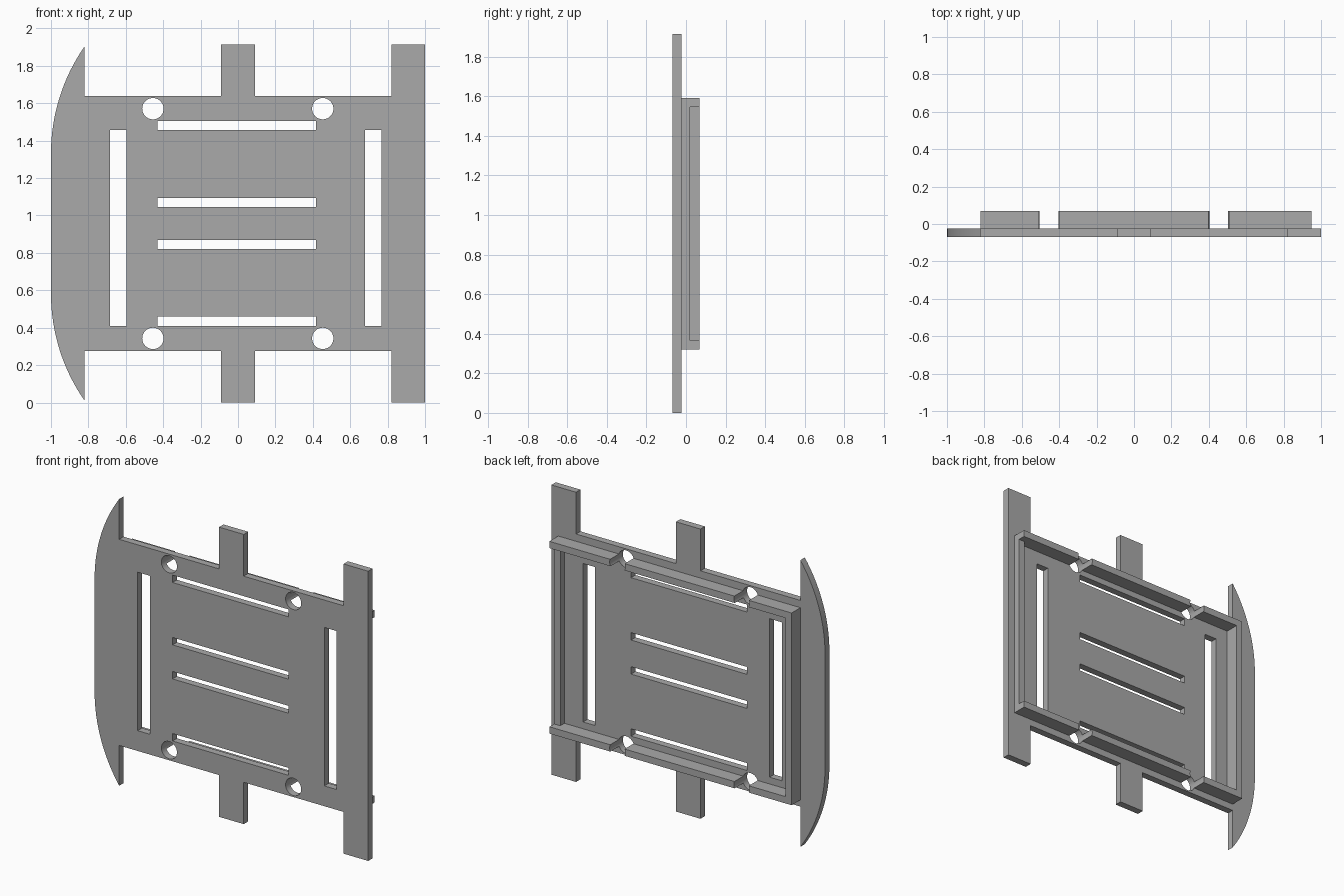
import bpy, bmesh, math
from mathutils import Matrix, Vector

if "Cube" in bpy.data.objects:
    bpy.data.objects.remove(bpy.data.objects["Cube"], do_unlink=True)

HEIGHT = 1.914
MID = HEIGHT / 2
FRONT, BACK, RIM, LOW_RIM = -0.069, -0.023, 0.069, 0.02   # depth levels

grey = bpy.data.materials.new("plain grey")
grey.use_nodes = True
grey.diffuse_color = (0.4, 0.4, 0.4, 1)
grey.node_tree.nodes["Principled BSDF"].inputs["Base Color"].default_value = (0.4, 0.4, 0.4, 1)


def add_object(name, bm):
    bmesh.ops.recalc_face_normals(bm, faces=bm.faces)
    mesh = bpy.data.meshes.new(name)
    bm.to_mesh(mesh)
    bm.free()
    mesh.materials.append(grey)
    obj = bpy.data.objects.new(name, mesh)
    bpy.context.collection.objects.link(obj)
    return obj


def add_box(bm, x0, x1, y0, y1, z0, z1):
    size = Matrix.Diagonal((x1 - x0, y1 - y0, z1 - z0, 1))
    place = Matrix.Translation(((x0 + x1) / 2, (y0 + y1) / 2, (z0 + z1) / 2))
    bmesh.ops.create_cube(bm, size=1, matrix=place @ size)


def box(name, *bounds):
    bm = bmesh.new()
    add_box(bm, *bounds)
    return add_object(name, bm)


def cut(obj, cutter):
    mod = obj.modifiers.new("openings", 'BOOLEAN')
    mod.operation, mod.solver, mod.object = 'DIFFERENCE', 'EXACT', cutter
    bpy.context.view_layer.update()
    graph = bpy.context.evaluated_depsgraph_get()
    result = bpy.data.meshes.new_from_object(obj.evaluated_get(graph))
    obj.modifiers.clear()
    obj.data = result


# Base plate: upper half of the outline, mirrored to the lower half
arc = [(-math.cos(a), MID + 0.375 + math.sin(a))
       for a in (math.radians(34.9) * i / 16 for i in range(17))]
edge = 1.638
upper = arc + [(-0.82, edge), (-0.09, edge), (-0.09, HEIGHT), (0.09, HEIGHT),
               (0.09, edge), (0.82, edge), (0.82, HEIGHT), (1, HEIGHT)]
outline = upper + [(x, HEIGHT - z) for x, z in reversed(upper)]
bm = bmesh.new()
face = bm.faces.new([bm.verts.new((x, FRONT, z)) for x, z in outline])
extruded = bmesh.ops.extrude_face_region(bm, geom=[face])["geom"]
bmesh.ops.translate(bm, vec=Vector((0, BACK - FRONT, 0)),
                    verts=[v for v in extruded if isinstance(v, bmesh.types.BMVert)])
plate = add_object("base_plate", bm)

# Cutters: slots and round holes
bm = bmesh.new()
for x0, x1 in ((-0.685, -0.595), (0.68, 0.768)):
    add_box(bm, x0, x1, -0.2, 0.2, 0.41, 1.457)
for z0 in (0.41, 0.82, 1.045, 1.457):
    add_box(bm, -0.43, 0.418, -0.2, 0.2, z0, z0 + 0.049)
slots = add_object("slot_cutter", bm)

bm = bmesh.new()
for x in (-0.455, 0.453):
    for side in (-1, 1):
        bmesh.ops.create_cone(bm, cap_ends=True, segments=48, radius1=0.057, radius2=0.057, depth=0.5,
                              matrix=Matrix.Translation((x, 0, MID + side * 0.614))
                              @ Matrix.Rotation(math.pi / 2, 4, 'X'))
holes = add_object("hole_cutter", bm)

cut(plate, slots)
cut(plate, holes)

# Rim on the back: two notched rails, one tall wall and one low wall
bottom, top, wall = 0.32, 1.59, 0.045
rails = [box("bottom_rail", -0.82, 0.95, BACK, RIM, bottom, bottom + wall),
         box("top_rail", -0.82, 0.95, BACK, RIM, top - wall, top)]
for rail in rails:
    cut(rail, holes)
right_wall = box("right_wall", -0.82, -0.82 + wall, BACK, RIM, bottom + wall, top - wall)
left_wall = box("left_low_wall", 0.95 - wall, 0.95, BACK, LOW_RIM, bottom + wall, top - wall)

for cutter in (slots, holes):
    bpy.data.objects.remove(cutter, do_unlink=True)

# Smooth the curved edges while keeping corners sharp
bpy.ops.object.select_all(action='DESELECT')
for obj in [plate, right_wall, left_wall] + rails:
    obj.select_set(True)
bpy.context.view_layer.objects.active = plate
bpy.ops.object.shade_smooth_by_angle(angle=math.radians(25))
